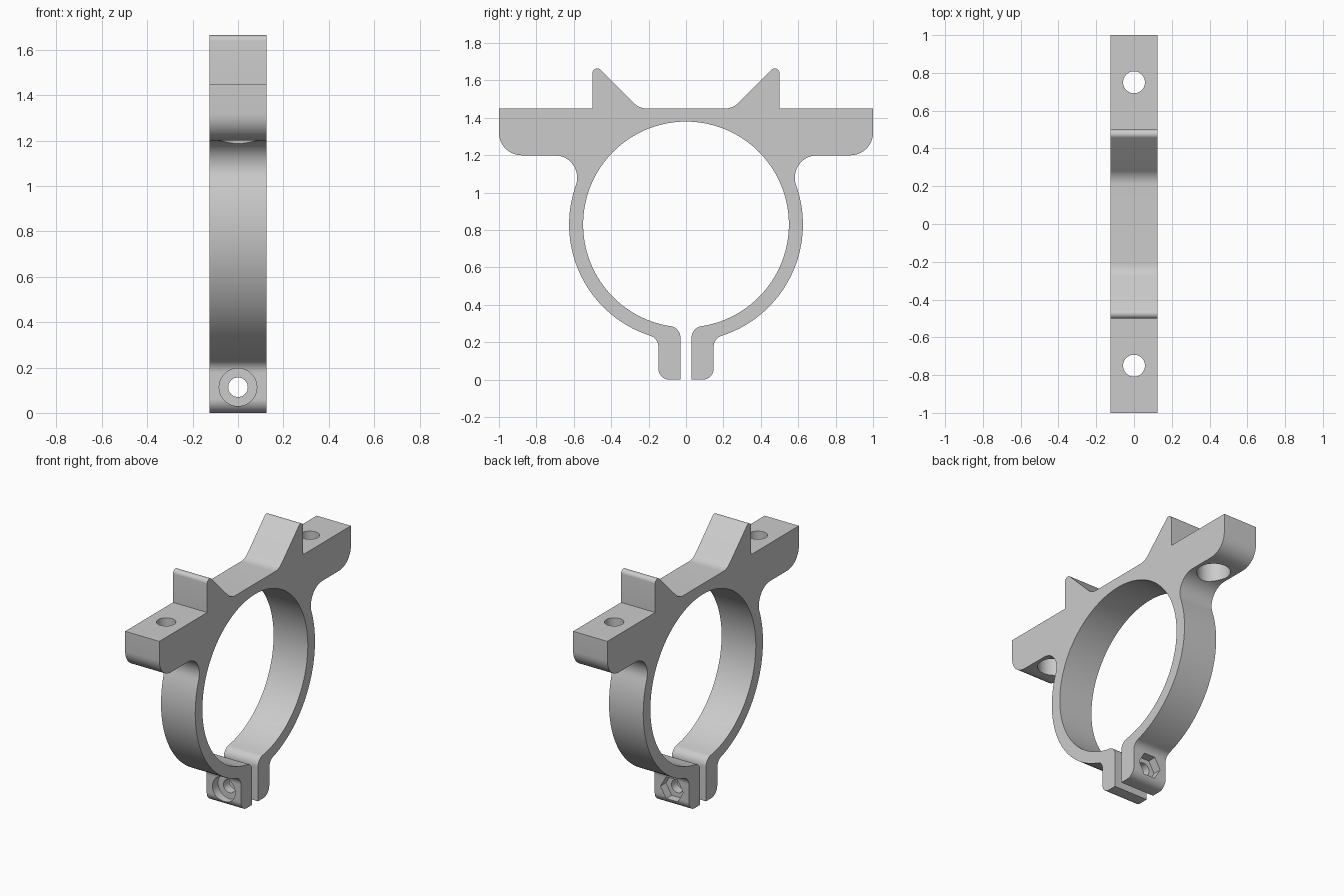
import bpy, bmesh
from math import sin, cos, atan2, hypot, radians, pi, sqrt
from mathutils import Matrix, Vector

cube = bpy.data.objects.get("Cube")
if cube:
    bpy.data.objects.remove(cube, do_unlink=True)

HALF_WIDTH = 0.125
RING_Z, INNER_R, OUTER_R = 0.83, 0.55, 0.625
TOP, EAR_BOTTOM = 1.45, 1.2
SLOT, LUG = 0.03, 0.148
BOLT_Z = 0.113

grey = bpy.data.materials.new("plain_grey")
grey.use_nodes = True
grey.diffuse_color = (0.6, 0.6, 0.6, 1)
grey.node_tree.nodes["Principled BSDF"].inputs["Base Color"].default_value = (0.6, 0.6, 0.6, 1)


def arc(center, radius, start, end, steps):
    """Points along an arc, angles in radians."""
    return [(center[0] + radius * cos(start + (end - start) * i / steps),
             center[1] + radius * sin(start + (end - start) * i / steps))
            for i in range(steps + 1)]


def round_corner(before, corner, after, radius, steps=10):
    """Arc that rounds a straight-sided corner."""
    p = Vector(corner)
    a, b = (Vector(before) - p).normalized(), (Vector(after) - p).normalized()
    half = a.angle(b) / 2
    center = p + (a + b).normalized() * (radius / sin(half))
    reach = radius / (sin(half) / cos(half))
    s, e = p + a * reach - center, p + b * reach - center
    start, end = atan2(s.y, s.x), atan2(e.y, e.x)
    if end - start > pi:
        end -= 2 * pi
    if start - end > pi:
        end += 2 * pi
    return arc(center, radius, start, end, steps)


def blend_to_ring(y, z):
    """Angle of a fillet centre as seen from the ring centre."""
    return atan2(z - RING_Z, y)


# Half profile in y and z: locating fin and mounting ear
half = [(0, TOP)]
half += round_corner((0, TOP), (0.25, TOP), (0.5, 1.7), 0.1)
half += round_corner((0.25, TOP), (0.5, 1.7), (0.5, TOP), 0.025)
half += [(0.5, TOP), (1, TOP)]
half += round_corner((1, TOP), (1, EAR_BOTTOM), (0.7, EAR_BOTTOM), 0.12)

# Fillet from ear to ring, ring outside, fillet from ring to lug
r = 0.12
cz = EAR_BOTTOM - r
cy = sqrt((OUTER_R + r) ** 2 - (cz - RING_Z) ** 2)
upper = blend_to_ring(cy, cz)
half += arc((cy, cz), r, pi / 2, pi + upper, 14)
r = 0.06
ly = LUG + r
lz = RING_Z - sqrt((OUTER_R + r) ** 2 - ly ** 2)
lower = blend_to_ring(ly, lz)
half += arc((0, RING_Z), OUTER_R, upper, lower, 40)[1:]
half += arc((ly, lz), r, pi + lower, pi, 10)[1:]

# Clamp lug and ring inside
half += round_corner((LUG, lz), (LUG, 0), (SLOT, 0), 0.06)
half += [(SLOT, 0)]
iy = SLOT + r
iz = RING_Z - sqrt((INNER_R + r) ** 2 - iy ** 2)
inner = blend_to_ring(iy, iz)
half += arc((iy, iz), r, pi, pi + inner + 0 if inner > 0 else pi + inner, 10)
half += arc((0, RING_Z), INNER_R, inner, pi / 2, 64)[1:]

# Mirror the half profile and extrude it across the width
outline = half + [(-y, z) for y, z in reversed(half[1:-1])]
clean = []
for p in outline:
    if not clean or hypot(p[0] - clean[-1][0], p[1] - clean[-1][1]) > 1e-4:
        clean.append(p)
bm = bmesh.new()
face = bm.faces.new([bm.verts.new((-HALF_WIDTH, y, z)) for y, z in clean])
new = bmesh.ops.extrude_face_region(bm, geom=[face])["geom"]
bmesh.ops.translate(bm, vec=(2 * HALF_WIDTH, 0, 0),
                    verts=[g for g in new if isinstance(g, bmesh.types.BMVert)])
bmesh.ops.recalc_face_normals(bm, faces=bm.faces)
mesh = bpy.data.meshes.new("clamp_bracket")
bm.to_mesh(mesh)
bm.free()
bracket = bpy.data.objects.new("clamp_bracket", mesh)
bpy.context.collection.objects.link(bracket)
mesh.materials.append(grey)
bpy.context.view_layer.objects.active = bracket
bracket.select_set(True)


def drill(name, start, end, radius, sides=48):
    """Cut a straight hole between two points."""
    start, end = Vector(start), Vector(end)
    along_y = abs(end.y - start.y) > 0.001
    turn = Matrix.Rotation(radians(90 if along_y else 0), 4, 'X')
    place = Matrix.Translation((start + end) / 2) @ turn @ Matrix.Rotation(pi / 6, 4, 'Z')
    cutter_mesh = bpy.data.meshes.new(name)
    b = bmesh.new()
    bmesh.ops.create_cone(b, cap_ends=True, segments=sides, radius1=radius, radius2=radius,
                          depth=(end - start).length, matrix=place)
    b.to_mesh(cutter_mesh)
    b.free()
    cutter_mesh.materials.append(grey)
    cutter = bpy.data.objects.new(name, cutter_mesh)
    cutter.hide_render = True
    bpy.context.collection.objects.link(cutter)
    mod = bracket.modifiers.new(name, 'BOOLEAN')
    mod.operation, mod.solver, mod.object = 'DIFFERENCE', 'EXACT', cutter
    bpy.ops.object.modifier_apply(modifier=name)
    bpy.data.objects.remove(cutter, do_unlink=True)


# Mounting holes with counterbores under the ears
for y in (-0.75, 0.75):
    drill("mount_hole", (0, y, 1), (0, y, 1.6), 0.058)
    drill("mount_counterbore", (0, y, 1), (0, y, 1.32), 0.102)

# Clamp bolt hole, round head recess at the front, hexagonal nut recess at the back
drill("bolt_hole", (0, -0.3, BOLT_Z), (0, 0.3, BOLT_Z), 0.043)
drill("head_recess", (0, -0.3, BOLT_Z), (0, -0.09, BOLT_Z), 0.083)
drill("nut_recess", (0, 0.09, BOLT_Z), (0, 0.3, BOLT_Z), 0.083, 6)

bpy.ops.object.shade_smooth_by_angle(angle=radians(30))
